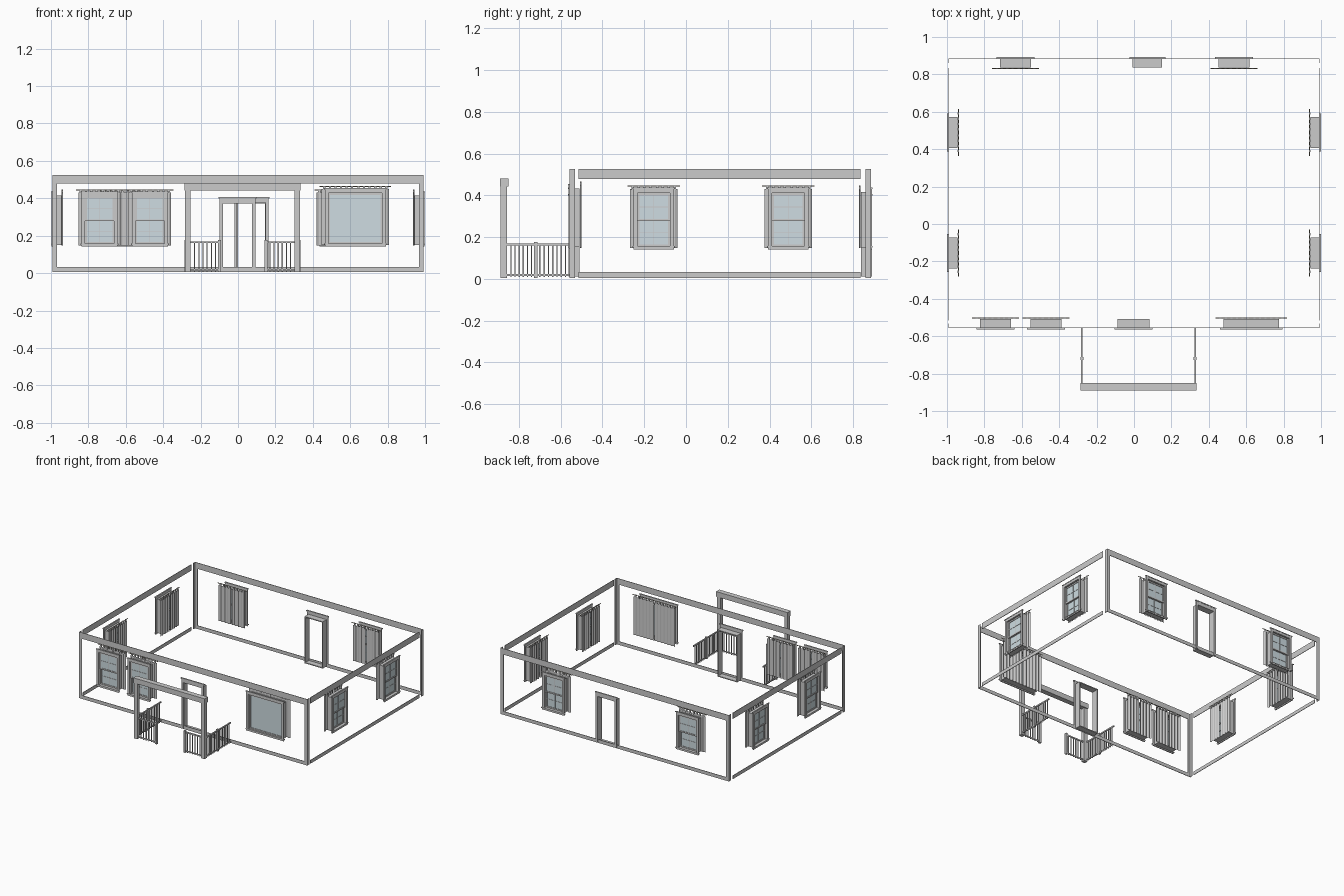
import bpy, bmesh, math
from mathutils import Matrix, Vector

if "Cube" in bpy.data.objects:
    bpy.data.objects.remove(bpy.data.objects["Cube"])

glass = bpy.data.materials.new("glass")
glass.diffuse_color = (0.62, 0.72, 0.76, 1)
glass.use_nodes = True
glass.node_tree.nodes["Principled BSDF"].inputs["Base Color"].default_value = glass.diffuse_color
wood = bpy.data.materials.new("rod_wood")
wood.diffuse_color = (0.30, 0.27, 0.2, 1)
wood.use_nodes = True
wood.node_tree.nodes["Principled BSDF"].inputs["Base Color"].default_value = wood.diffuse_color

XW, YF, YB = 0.993, -0.557, 0.885


def finish(name, bm, M, mat=None):
    me = bpy.data.meshes.new(name)
    bmesh.ops.transform(bm, matrix=M, verts=bm.verts)
    bmesh.ops.recalc_face_normals(bm, faces=bm.faces)
    bm.to_mesh(me)
    bm.free()
    ob = bpy.data.objects.new(name, me)
    bpy.context.collection.objects.link(ob)
    if mat:
        me.materials.append(mat)
    return ob


def boxes(name, items, M=Matrix(), mat=None):
    """Each item is (x0, x1, y0, y1, z0, z1)."""
    bm = bmesh.new()
    for x0, x1, y0, y1, z0, z1 in items:
        T = Matrix.Translation(((x0 + x1) / 2, (y0 + y1) / 2, (z0 + z1) / 2))
        S = Matrix.Diagonal((x1 - x0, y1 - y0, z1 - z0, 1))
        bmesh.ops.create_cube(bm, size=1, matrix=T @ S)
    return finish(name, bm, M, mat)


def frame(w, z0, z1, t, d0, d1):
    """Four boards around an opening of outer half-width w."""
    return [(-w, -w + t, d0, d1, z0, z1), (w - t, w, d0, d1, z0, z1),
            (-w + t, w - t, d0, d1, z1 - t, z1), (-w + t, w - t, d0, d1, z0, z0 + t)]


def wall(side, pos):
    """Local frame on a wall: x along it, +y into the house."""
    loc, ang = {"front": ((pos, YF, 0), 0), "back": ((pos, YB, 0), 180),
                "left": ((-XW, pos, 0), -90), "right": ((XW, pos, 0), 90)}[side]
    return Matrix.Translation(loc) @ Matrix.Rotation(math.radians(ang), 4, 'Z')


def curtain(name, M, w, z0, zr):
    # two pleated panels hung by tabs from a rod
    d, top = 0.054, zr - 0.014
    bm = bmesh.new()
    n = max(4, round(w / 0.028))
    tabs = []
    for s in (-1, 1):
        prev = None
        steps = n * 8
        for i in range(steps + 1):
            u = s * (0.003 + (w - 0.003) * i / steps)
            y = d + 0.0035 * math.cos(2 * math.pi * n * i / steps)
            cur = [bm.verts.new((u, y, z)) for z in (z0, top)]
            if prev:
                bm.faces.new((prev[0], cur[0], cur[1], prev[1]))
            prev = cur
        for i in range(n):
            u = s * (0.003 + (w - 0.003) * (i + 0.5) / n)
            tabs += [(u - 0.006, u + 0.006, d - 0.0035, d + 0.0035, top - 0.004, zr + 0.003)]
    ob = finish(name + "_panels", bm, M)
    for p in ob.data.polygons:
        p.use_smooth = True
    boxes(name + "_tabs", tabs, M)
    bm = bmesh.new()
    R = Matrix.Translation((0, d, zr)) @ Matrix.Rotation(math.pi / 2, 4, 'Y')
    bmesh.ops.create_cone(bm, cap_ends=True, segments=8, radius1=0.0025, radius2=0.0025,
                          depth=2 * w + 0.024, matrix=R)
    finish(name + "_rod", bm, M, wood)


def window(name, side, pos, w=0.083, z0=0.15, z1=0.415, hung=True):
    M = wall(side, pos)
    # casing, head cap, sill and deep lining
    o = w + 0.014
    boxes(name + "_casing", [
        (-o, -w + 0.003, -0.005, 0.002, z0, z1), (w - 0.003, o, -0.005, 0.002, z0, z1),
        (-o, o, -0.005, 0.002, z1 - 0.003, z1 + 0.016),
        (-o - 0.005, o + 0.005, -0.007, 0.003, z1 + 0.016, z1 + 0.022),
        (-o - 0.005, o + 0.005, -0.007, 0.003, z0, z0 + 0.007),
        (-o, o, -0.005, 0.002, z0 - 0.009, z0)], M)
    boxes(name + "_lining", frame(w, z0, z1, 0.005, 0, 0.048), M)
    # sashes with glazing bars
    a, b, c = w - 0.005, z0 + 0.005, z1 - 0.005
    m = (b + c) / 2
    sashes = [(m - 0.005, c, 0.008), (b, m + 0.005, 0.018)] if hung else [(b, c, 0.010)]
    bars, panes = [], []
    for s0, s1, d in sashes:
        bars += frame(a, s0, s1, 0.010, d, d + 0.009)
        if hung:
            h = (s0 + s1) / 2
            bars += [(-0.0015, 0.0015, d + 0.002, d + 0.007, s0 + 0.01, s1 - 0.01),
                     (-a + 0.01, a - 0.01, d + 0.002, d + 0.007, h - 0.0015, h + 0.0015)]
        panes += [(-a + 0.01, a - 0.01, d + 0.004, d + 0.005, s0 + 0.01, s1 - 0.01)]
    boxes(name + "_sash", bars, M)
    boxes(name + "_glass", panes, M, glass)
    curtain(name + "_curtain", M, w + 0.031, z0 - 0.003, z1 + 0.029 + (0 if hung else 0.002))


def doorway(name, side, pos, w):
    M = wall(side, pos)
    o = w + 0.012
    boxes(name + "_casing", [
        (-o, -w + 0.004, -0.005, 0.002, 0.01, 0.375), (w - 0.004, o, -0.005, 0.002, 0.01, 0.375),
        (-o, o, -0.005, 0.002, 0.371, 0.398),
        (-o - 0.005, o + 0.005, -0.007, 0.003, 0.398, 0.406)], M)
    boxes(name + "_jamb", frame(w, 0.01, 0.378, 0.007, 0, 0.048), M)


# wall trim: top bands, base boards and L-shaped corner boards
T = 0.004
for side, half, mid in (("front", XW, 0), ("back", XW, 0), ("left", 0.675, 0.16), ("right", 0.675, 0.16)):
    M = wall(side, mid)
    boxes(side + "_top_band", [(-half, half, 0, T, 0.478, 0.525)], M)
    boxes(side + "_base_board", [(-half, half, 0, T, 0.005, 0.032)], M)
for s in (-1, 1):
    for nm, y, k in (("front", YF, 1), ("back", YB, -1)):
        xa, xb = sorted((s * XW, s * (XW - 0.025)))
        xc, xd = sorted((s * XW, s * (XW - T)))
        ya, yb = sorted((y, y + k * T))
        yc, yd = sorted((y + k * T, y + k * 0.025))
        boxes(nm + "_corner_board", [(xa, xb, ya, yb, 0.032, 0.478), (xc, xd, yc, yd, 0.005, 0.525)])

# windows and doors
for i, x in enumerate((-0.740, -0.471)):
    window(f"front_window_{i}", "front", x)
window("picture_window", "front", 0.627, w=0.149, z0=0.152, z1=0.432, hung=False)
for i, x in enumerate((-0.633, 0.534)):
    window(f"back_window_{i}", "back", x)
for side in ("left", "right"):
    for i, y in enumerate((-0.155, 0.490)):
        window(f"{side}_window_{i}", side, y)
doorway("front_door", "front", -0.003, 0.085)
doorway("back_door", "back", 0.072, 0.079)

# porch beam and columns
X0, X1, YP = -0.282, 0.330, -0.873
boxes("porch_beam", [(X0 - 0.004, X1 + 0.004, -0.891, -0.851, 0.441, 0.481)])
for x in (X0 + 0.013, X1 - 0.013):
    boxes("porch_column", [(x - 0.015, x + 0.015, YP - 0.015, YP + 0.015, 0.005, 0.441)])


def railing(name, p, q):
    p, q = Vector(p), Vector(q)
    v = q - p
    L = v.length
    M = Matrix.Translation((p.x, p.y, 0)) @ Matrix.Rotation(math.atan2(v.y, v.x), 4, 'Z')
    n = round(L / 0.021)
    items = [(0, L, -0.004, 0.004, 0.160, 0.170), (0, L, -0.003, 0.003, 0.014, 0.022)]
    for i in range(1, n):
        u = L * i / n
        items.append((u - 0.003, u + 0.003, -0.003, 0.003, 0.008, 0.160))
    boxes(name, items, M)


def newel(x, y):
    boxes("porch_newel", [(x - 0.008, x + 0.008, y - 0.008, y + 0.008, 0.005, 0.176)])


# porch railings
for x in (X0 + 0.003, X1 - 0.003):
    railing("side_railing", (x, YP + 0.015), (x, -0.72))
    railing("side_railing", (x, -0.72), (x, YF))
    newel(x, -0.72)
for a, b in ((X0 + 0.028, -0.098), (X1 - 0.028, 0.150)):
    railing("front_railing", (a, YP), (b, YP))
    newel(b, YP)
